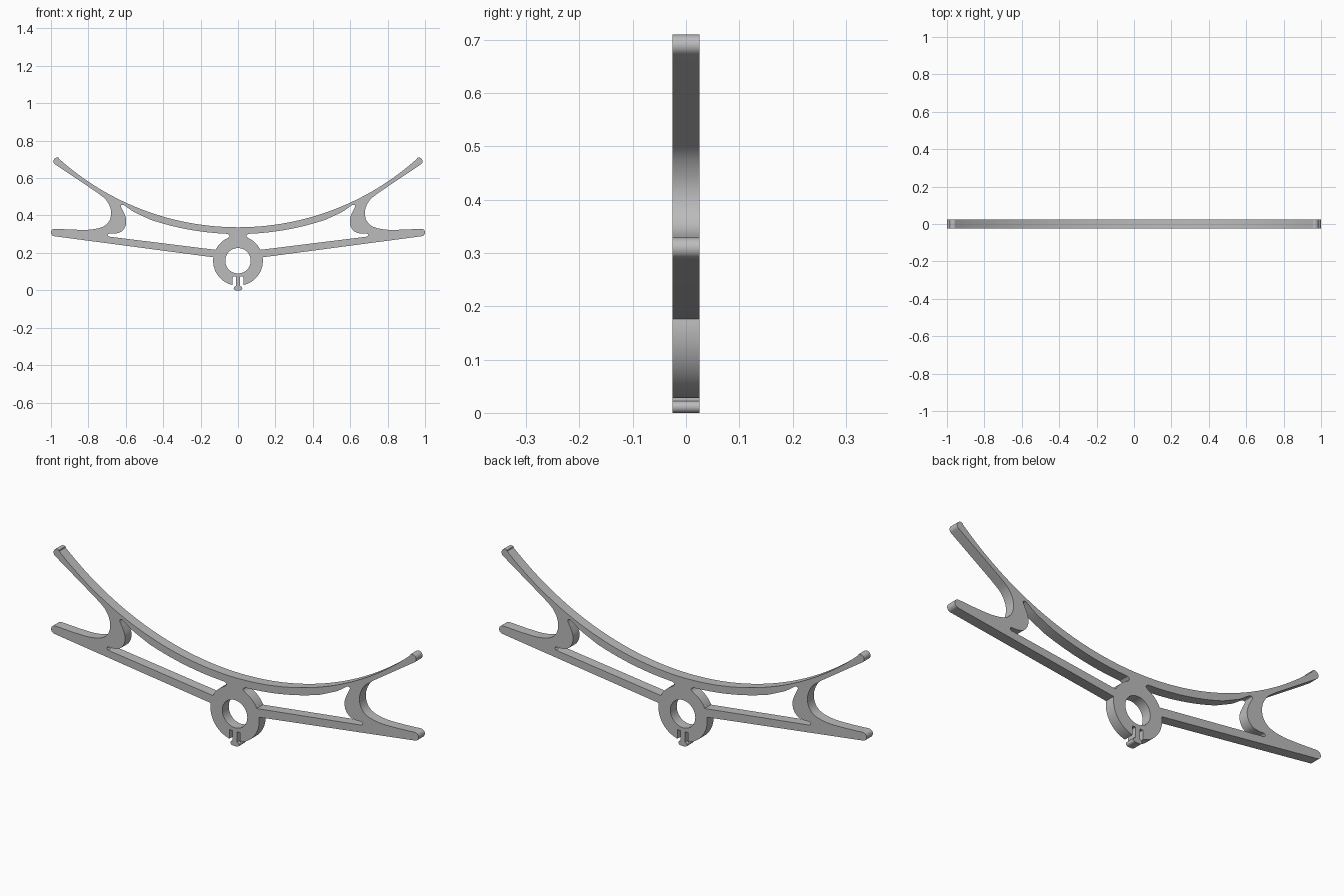
import bpy, bmesh, math
from mathutils import Vector

cube = bpy.data.objects.get("Cube")
if cube:
    bpy.data.objects.remove(cube, do_unlink=True)

HALF_DEPTH = 0.025
HUB = (0, 0.158)
ARCH_R = 1.434
ARCH = (0, 0.337 + ARCH_R)


def arc(centre, r, a0, a1, n):
    """Points on an arc, angles in degrees."""
    steps = [math.radians(a0 + (a1 - a0) * i / n) for i in range(n + 1)]
    return [(centre[0] + r * math.cos(a), centre[1] + r * math.sin(a)) for a in steps]


def smooth(points, n=6):
    """Smooth curve passing through every point."""
    p = [Vector(q) for q in points]
    p = [2 * p[0] - p[1]] + p + [2 * p[-1] - p[-2]]
    out = []
    for a, b, c, d in zip(p, p[1:], p[2:], p[3:]):
        for i in range(n):
            t = i / n
            out.append(tuple(0.5 * (2 * b + (c - a) * t + (2 * a - 5 * b + 4 * c - d) * t * t
                                    + (3 * b - a - 3 * c + d) * t ** 3)))
    return out + [tuple(points[-1])]


def mirrored(points):
    return [(-x, z) for x, z in reversed(points)]


# Right half of the outer outline, from the top middle round to the foot
outline = arc(ARCH, ARCH_R, -90, -48.2, 32)
outline += arc((0.967, 0.69), 0.02, 120, -55, 10)
outline += smooth([(0.755, 0.524), (0.705, 0.483), (0.68, 0.43), (0.685, 0.378),
                   (0.718, 0.342), (0.785, 0.325), (0.87, 0.324), (0.975, 0.329)])
outline += arc((0.98, 0.309), 0.02, 85, -80, 10)
outline += arc(HUB, 0.133, 8, -77.5, 24)
outline += [(0.028, 0.073), (0.012, 0.073), (0.012, 0.022)]
outline += arc((0.012, 0.011), 0.011, 90, -90, 8)

# Opening between the arch, the fork web and the lower arm
window = arc(HUB, 0.133, 26, 62, 10)
window += smooth([(0.052, 0.281), (0.045, 0.292), (0.056, 0.302)], 4)
window += arc(ARCH, ARCH_R + 0.036, -87, -71.5, 14)
window += smooth([(0.51, 0.397), (0.56, 0.421), (0.605, 0.452), (0.62, 0.457),
                  (0.626, 0.448), (0.61, 0.415), (0.598, 0.38), (0.602, 0.342),
                  (0.625, 0.313), (0.66, 0.303), (0.688, 0.303), (0.697, 0.295),
                  (0.69, 0.287)], 5)

loops = [outline + mirrored(outline), window, mirrored(window),
         arc(HUB, 0.068, 0, 352.5, 47)]

# Fill the flat profile and give it thickness
curve = bpy.data.curves.new("bracket_profile", "CURVE")
curve.dimensions = "2D"
curve.fill_mode = "BOTH"
curve.extrude = HALF_DEPTH
for loop in loops:
    clean = [p for i, p in enumerate(loop)
             if (Vector(p) - Vector(loop[i - 1])).length > 0.0005]
    spline = curve.splines.new("POLY")
    spline.points.add(len(clean) - 1)
    for point, (x, z) in zip(spline.points, clean):
        point.co = (x, z, 0, 1)
    spline.use_cyclic_u = True
helper = bpy.data.objects.new("bracket_profile", curve)
bpy.context.collection.objects.link(helper)
mesh = bpy.data.meshes.new_from_object(
    helper.evaluated_get(bpy.context.evaluated_depsgraph_get()))
bpy.data.objects.remove(helper, do_unlink=True)

# Stand the plate upright and weld the walls to the faces
bm = bmesh.new()
bm.from_mesh(mesh)
for v in bm.verts:
    v.co = (v.co.x, -v.co.z, v.co.y)
bmesh.ops.remove_doubles(bm, verts=bm.verts, dist=0.0002)
bmesh.ops.recalc_face_normals(bm, faces=bm.faces)
bm.to_mesh(mesh)
bm.free()

grey = bpy.data.materials.new("plain_grey")
grey.use_nodes = True
grey.diffuse_color = (0.5, 0.5, 0.5, 1)
grey.node_tree.nodes["Principled BSDF"].inputs["Base Color"].default_value = (0.5, 0.5, 0.5, 1)
mesh.materials.clear()
mesh.materials.append(grey)

bracket = bpy.data.objects.new("curved_bracket", mesh)
bpy.context.collection.objects.link(bracket)
bpy.ops.object.select_all(action="DESELECT")
bracket.select_set(True)
bpy.context.view_layer.objects.active = bracket
bpy.ops.object.shade_smooth_by_angle(angle=math.radians(30))
